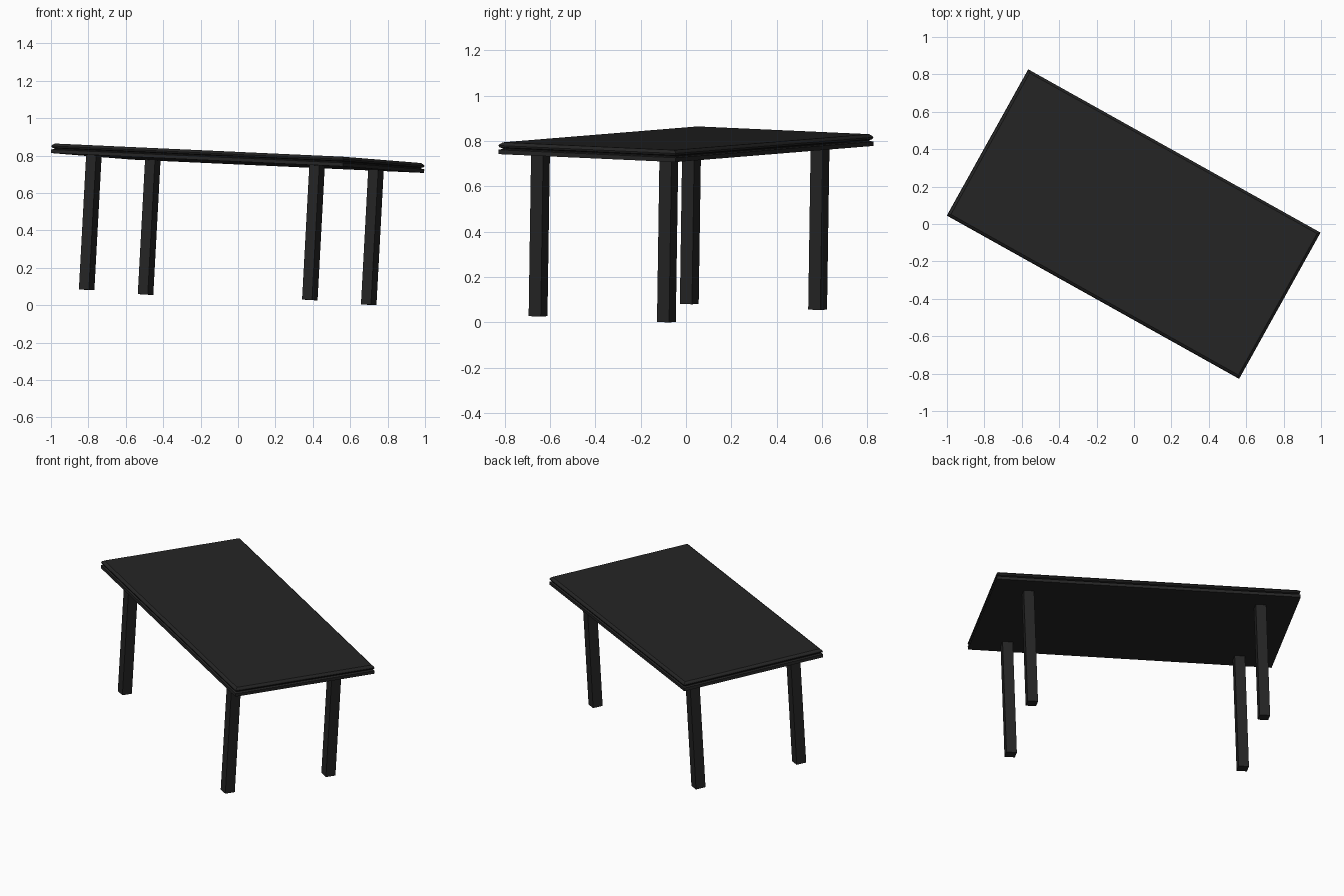
import bpy, bmesh, math
from mathutils import Matrix, Vector

if "Cube" in bpy.data.objects:
    bpy.data.objects.remove(bpy.data.objects["Cube"])

# Tilted, turned frame shared by all parts (origin = centre of the top surface)
normal = Vector((0.054, 0.015, 1)).normalized()
turn = math.radians(-29.1)
x_axis = Vector((math.cos(turn), math.sin(turn), 0))
x_axis = (x_axis - normal * x_axis.dot(normal)).normalized()
y_axis = normal.cross(x_axis)
frame = Matrix((x_axis, y_axis, normal)).transposed().to_4x4()

dark = bpy.data.materials.new("dark_finish")
dark.diffuse_color = (0.018, 0.018, 0.018, 1)
dark.use_nodes = True
dark.node_tree.nodes["Principled BSDF"].inputs["Base Color"].default_value = dark.diffuse_color


def add_part(name, rings):
    """Stack rectangles (cx, cy, half_x, half_y, z) into a closed solid."""
    bm = bmesh.new()
    loops = []
    for cx, cy, hx, hy, z in rings:
        loops.append([bm.verts.new((cx + sx * hx, cy + sy * hy, z))
                      for sx, sy in ((-1, -1), (1, -1), (1, 1), (-1, 1))])
    for a, b in zip(loops, loops[1:]):
        for i in range(4):
            j = (i + 1) % 4
            bm.faces.new((a[i], a[j], b[j], b[i]))
    bm.faces.new(loops[0])
    bm.faces.new(loops[-1])
    bmesh.ops.recalc_face_normals(bm, faces=bm.faces)
    bm.transform(frame)
    mesh = bpy.data.meshes.new(name)
    bm.to_mesh(mesh)
    bm.free()
    mesh.materials.append(dark)
    obj = bpy.data.objects.new(name, mesh)
    bpy.context.collection.objects.link(obj)
    return obj


# Table top: moulded edge with a groove, as (inset, height)
L, W = 1.79, 0.894
edge = [(0.014, 0), (0.004, -0.008), (0, -0.014), (0.003, -0.022),
        (0.013, -0.026), (0.013, -0.029), (0, -0.033), (0, -0.052)]
parts = [add_part("table_top", [(0, 0, L / 2 - i, W / 2 - i, z) for i, z in edge])]

# Four square legs
S = 0.0305
for side, sx in (("left", -1), ("right", 1)):
    for end, sy in (("front", -1), ("back", 1)):
        cx, cy = sx * 0.684, sy * 0.324 - 0.028
        parts.append(add_part(f"{end}_{side}_leg",
                              [(cx, cy, S, S, -0.05), (cx, cy, S, S, -0.772)]))

# Stand the model on z = 0
low = min(v.co.z for p in parts for v in p.data.vertices)
for p in parts:
    p.data.transform(Matrix.Translation((0, 0, -low)))
